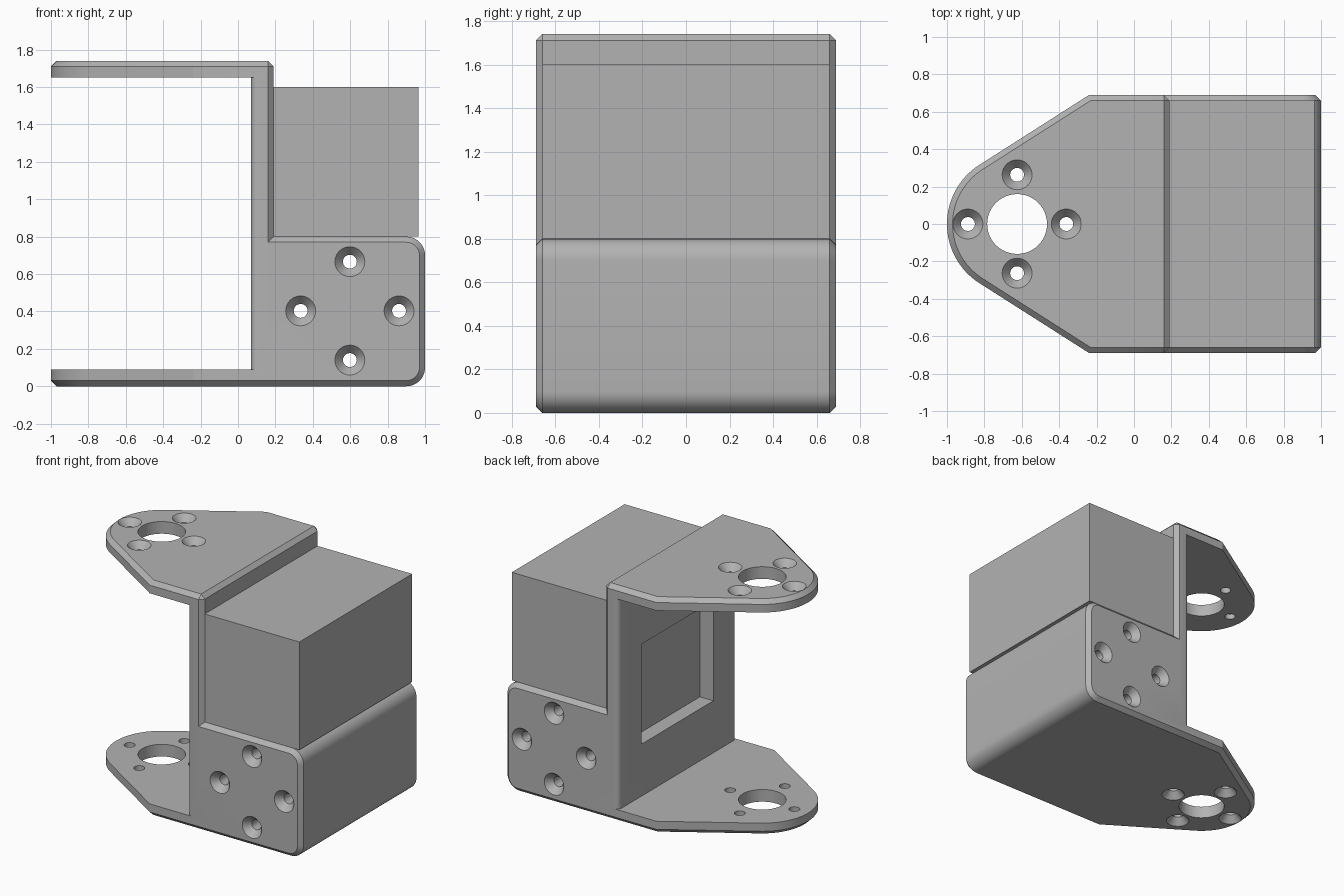
import bpy, bmesh
from math import pi, sin, cos, radians
from mathutils import Matrix, Vector

cube = bpy.data.objects.get("Cube")
if cube:
    bpy.data.objects.remove(cube, do_unlink=True)

HALF_W, HEIGHT, BLOCK_H = 0.69, 1.74, 0.80
CHAMFER = 0.03
EYE_X, EYE_R = -0.625, 0.375      # rounded arm tip
BOLT_R = 0.263                    # bolt circle

grey = bpy.data.materials.new("bracket grey")
grey.use_nodes = True
GREY = (0.45, 0.45, 0.45, 1)
grey.diffuse_color = GREY
grey.node_tree.nodes["Principled BSDF"].inputs["Base Color"].default_value = GREY


def make(name, bm, helper=False):
    bmesh.ops.recalc_face_normals(bm, faces=bm.faces)
    mesh = bpy.data.meshes.new(name)
    bm.to_mesh(mesh)
    bm.free()
    obj = bpy.data.objects.new(name, mesh)
    bpy.context.collection.objects.link(obj)
    mesh.materials.append(grey)
    obj.hide_render = helper
    return obj


def prism(outline, z0, z1):
    bm = bmesh.new()
    face = bm.faces.new([bm.verts.new((x, y, z0)) for x, y in outline])
    top = bmesh.ops.extrude_face_region(bm, geom=[face])["geom"]
    verts = [v for v in top if isinstance(v, bmesh.types.BMVert)]
    bmesh.ops.translate(bm, verts=verts, vec=(0, 0, z1 - z0))
    bmesh.ops.recalc_face_normals(bm, faces=bm.faces)
    return bm


def box(x0, x1, half_y, z0, z1):
    return prism([(x0, -half_y), (x1, -half_y), (x1, half_y), (x0, half_y)], z0, z1)


def bevel(bm, edges, size, segments=1):
    bmesh.ops.bevel(bm, geom=edges, offset=size, segments=segments,
                    profile=0.5, affect='EDGES', clamp_overlap=False)


def sharp(bm):
    return [e for e in bm.edges if e.calc_face_angle(0) > radians(50)]


def plan(x_end):
    """Arm outline: straight sides tapering to a rounded tip."""
    n = 32
    angles = [radians(122.5 + 115 * i / n) for i in range(n + 1)]
    arc = [(EYE_X + EYE_R * cos(a), EYE_R * sin(a)) for a in angles]
    return arc + [(-0.24, -HALF_W), (x_end, -HALF_W), (x_end, HALF_W), (-0.24, HALF_W)]


def spin(bm, profile, matrix, n=32):
    """Closed solid of revolution about z from (radius, z) pairs."""
    rings = [[bm.verts.new(matrix @ Vector((r * cos(2 * pi * i / n), r * sin(2 * pi * i / n), z)))
              for i in range(n)] for r, z in profile]
    for a, b in zip(rings, rings[1:]):
        for i in range(n):
            j = (i + 1) % n
            bm.faces.new((a[i], a[j], b[j], b[i]))
    bm.faces.new(rings[0][::-1])
    bm.faces.new(rings[-1])


def drill(bm, half_len, matrix):
    """Through hole, countersunk at both outer ends."""
    half = [(0.092, half_len + 0.012), (0.08, half_len), (0.037, half_len - 0.05)]
    spin(bm, [(r, -z) for r, z in half] + half[::-1], matrix)


def boolean(obj, other, operation):
    mod = obj.modifiers.new(operation.title(), 'BOOLEAN')
    mod.operation, mod.object, mod.solver = operation, other, 'EXACT'


# Lower block with the bottom arm: rounded far corners, chamfered rim
bm = prism(plan(1), 0, BLOCK_H)
ends = [e for e in bm.edges if all(v.co.x > 0.99 for v in e.verts)
        and abs(e.verts[0].co.y - e.verts[1].co.y) > 1]
bevel(bm, ends, 0.1, 10)
bevel(bm, sharp(bm), CHAMFER)
bracket = make("bracket", bm)

# Upright wall with the top arm
bm = prism(plan(0.19), 0.3, HEIGHT)
bevel(bm, sharp(bm), CHAMFER)
upright = make("upright_helper", bm, True)

# Space between the arms, leaving rounded wall edges
r = 0.035
side = [(0.07 + r - r * cos(a), HALF_W - r + r * sin(a))
        for a in [pi / 2 * i / 6 for i in range(7)]]
side += [(0.07 + r, 1), (-1.5, 1)]
gap = make("gap_cutter", prism(side + [(x, -y) for x, y in side[::-1]], 0.09, 1.65), True)

# Shallow window in the wall
window = make("window_cutter", box(0, 0.18, 0.42, 0.475, 1.215), True)

# Bolt holes and arm bores
bm = bmesh.new()
for i in range(4):
    dx, dy = BOLT_R * cos(i * pi / 2), BOLT_R * sin(i * pi / 2)
    drill(bm, HEIGHT / 2, Matrix.Translation((EYE_X + dx, dy, HEIGHT / 2)))
    drill(bm, HALF_W, Matrix.Translation((0.598 + dx, 0, 0.403 + dy)) @ Matrix.Rotation(pi / 2, 4, 'X'))
spin(bm, [(0.16, -0.1), (0.16, 2)], Matrix.Translation((EYE_X, 0, 0)), 48)
holes = make("hole_cutter", bm, True)

boolean(bracket, upright, 'UNION')
for cutter in (gap, window, holes):
    boolean(bracket, cutter, 'DIFFERENCE')

# Bake the cuts and drop the helpers
bpy.context.view_layer.update()
result = bpy.data.meshes.new_from_object(bracket.evaluated_get(bpy.context.evaluated_depsgraph_get()))
bracket.modifiers.clear()
bracket.data = result
result.materials.clear()
result.materials.append(grey)
for helper in (upright, gap, window, holes):
    bpy.data.objects.remove(helper, do_unlink=True)

# Plain motor housing on top of the block
make("motor_housing", box(0.185, 0.965, 0.66, BLOCK_H, 1.6))

bpy.ops.object.select_all(action='DESELECT')
bracket.select_set(True)
bpy.context.view_layer.objects.active = bracket
bpy.ops.object.shade_smooth_by_angle(angle=radians(25))
